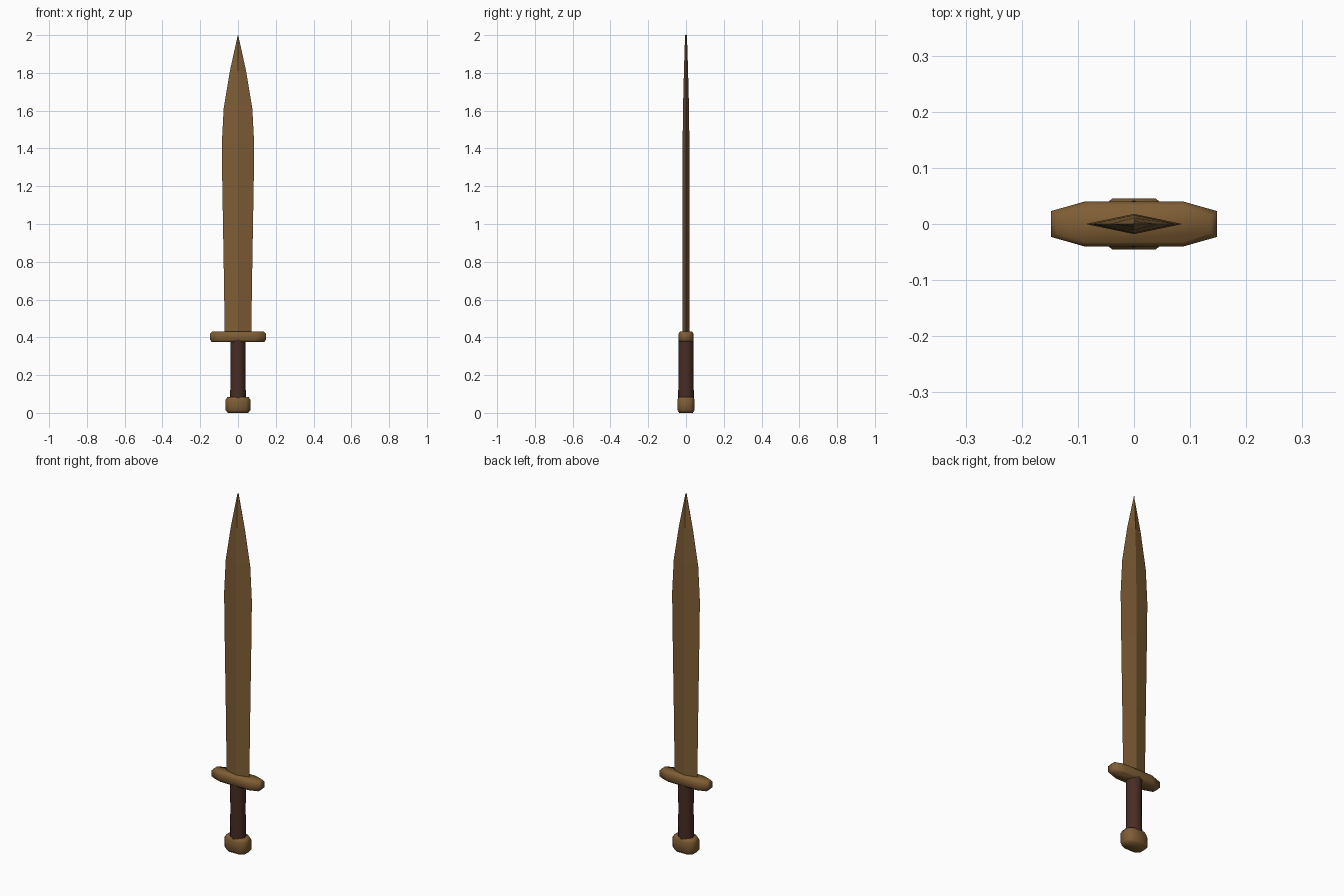
import bpy, bmesh, math

if "Cube" in bpy.data.objects:
    bpy.data.objects.remove(bpy.data.objects["Cube"])


def material(name, colour):
    m = bpy.data.materials.new(name)
    m.use_nodes = True
    m.diffuse_color = colour
    m.node_tree.nodes["Principled BSDF"].inputs["Base Color"].default_value = colour
    return m


bronze = material("bronze", (0.21, 0.11, 0.035, 1))
leather = material("dark leather", (0.065, 0.025, 0.018, 1))


def loft(name, rings, mat, smooth=None):
    """Skin a stack of closed rings, capping both ends."""
    bm = bmesh.new()
    loops = [[bm.verts.new(p) for p in ring] for ring in rings]
    n = len(loops[0])
    for a, b in zip(loops, loops[1:]):
        for i in range(n):
            j = (i + 1) % n
            bm.faces.new((a[i], a[j], b[j], b[i]))
    bm.faces.new(loops[0][::-1])
    bm.faces.new(loops[-1])
    bmesh.ops.remove_doubles(bm, verts=bm.verts, dist=0.0001)
    bmesh.ops.recalc_face_normals(bm, faces=bm.faces)
    me = bpy.data.meshes.new(name)
    bm.to_mesh(me)
    bm.free()
    me.materials.append(mat)
    ob = bpy.data.objects.new(name, me)
    bpy.context.collection.objects.link(ob)
    if smooth:
        bpy.ops.object.select_all(action="DESELECT")
        ob.select_set(True)
        bpy.context.view_layer.objects.active = ob
        bpy.ops.object.shade_smooth_by_angle(angle=math.radians(smooth))
    return ob


def diamond(w, d, z):
    return [(w, 0, z), (0, d, z), (-w, 0, z), (0, -d, z)]


def octagon(w, d, inner_w, inner_d, z):
    """Elongated octagon: ends at w, long sides at d."""
    q = [(w, inner_d), (inner_w, d)]
    half = q + [(-x, y) for x, y in q[::-1]]
    return [(x, y, z) for x, y in half + [(-x, -y) for x, y in half]]


def circle(r, z, n=12):
    return [(r * math.sin(i * math.tau / n), r * math.cos(i * math.tau / n), z)
            for i in range(n)]


# Leaf-shaped blade with a central ridge
blade_profile = [(0.07, 0.018, 0.41), (0.076, 0.018, 0.8), (0.083, 0.018, 1.2),
                 (0.086, 0.018, 1.42), (0.076, 0.016, 1.61),
                 (0.043, 0.011, 1.81), (0.001, 0.005, 2.0)]
loft("blade", [diamond(*p) for p in blade_profile], bronze)

# Crossguard with softened top and bottom edges
guard_profile = [(0.137, 0.032, 0.374), (0.148, 0.040, 0.386),
                 (0.148, 0.040, 0.418), (0.137, 0.032, 0.43)]
loft("crossguard", [octagon(w, d, 0.088, d - 0.017, z) for w, d, z in guard_profile],
     bronze, 60)

# Round grip
loft("grip", [circle(0.042, 0.07), circle(0.039, 0.23), circle(0.041, 0.39)],
     leather, 40)

# Flattened pommel
pommel_profile = [(0.054, 0.036, 0.0), (0.065, 0.045, 0.014),
                  (0.065, 0.045, 0.07), (0.056, 0.038, 0.085)]
loft("pommel", [octagon(w, d, w * 0.6, d * 0.55, z) for w, d, z in pommel_profile],
     bronze, 60)
